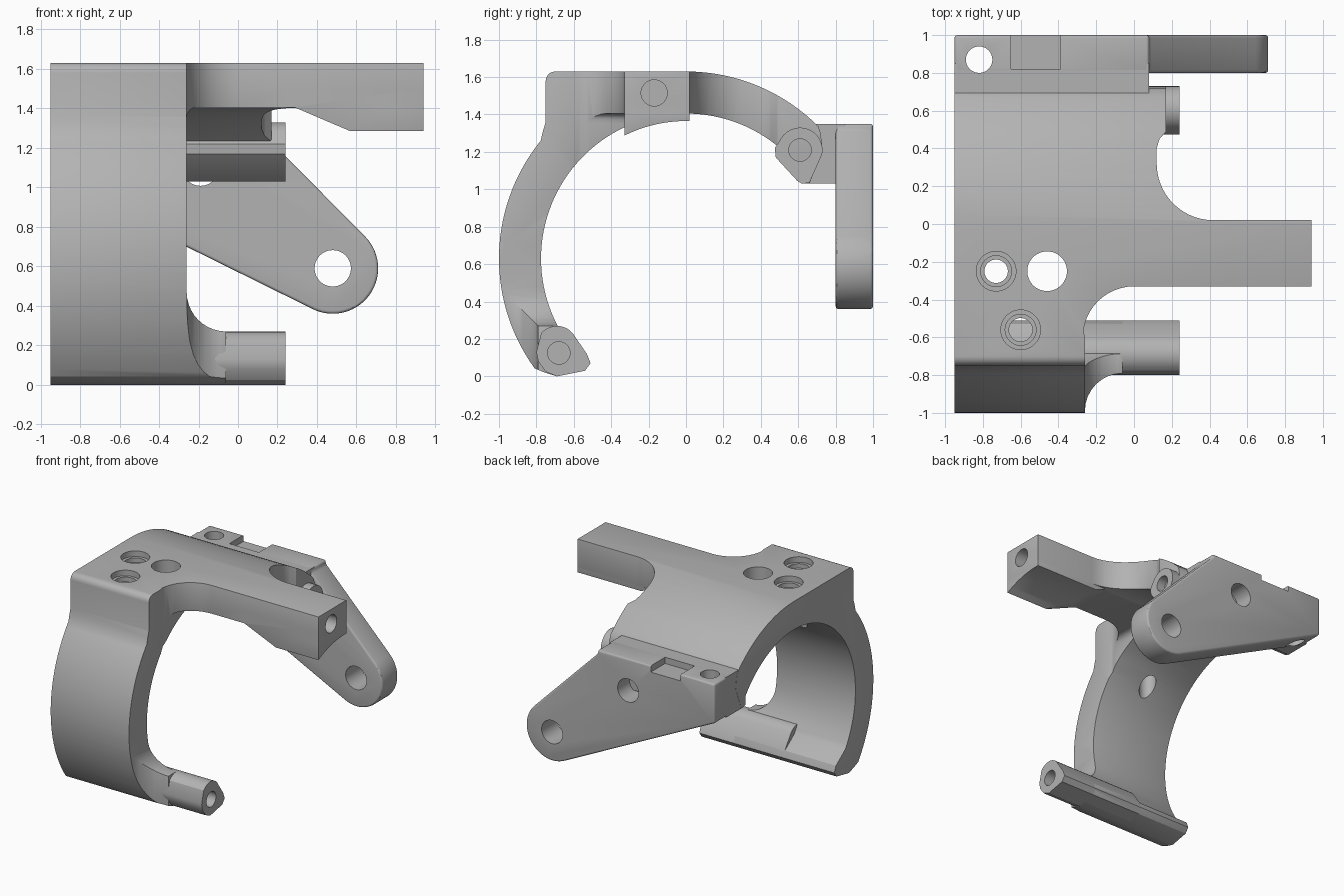
import bpy, bmesh, math
from mathutils import Vector

old = bpy.data.objects.get("Cube")
if old:
    bpy.data.objects.remove(old, do_unlink=True)

grey = bpy.data.materials.new("machined_grey")
grey.use_nodes = True
COLOR = (0.45, 0.45, 0.45, 1)
grey.diffuse_color = COLOR
grey.node_tree.nodes["Principled BSDF"].inputs["Base Color"].default_value = COLOR

AXES = {'x': lambda a, b, t: (t, a, b),
        'y': lambda a, b, t: (a, t, b),
        'z': lambda a, b, t: (a, b, t)}
CZ = 0.63  # height of the ring centre


def arc(cx, cy, r, start, end, n):
    """Points on a circular arc, angles in degrees."""
    angles = [math.radians(start + (end - start) * i / n) for i in range(n + 1)]
    return [(cx + r * math.cos(t), cy + r * math.sin(t)) for t in angles]


def prism(name, pts, axis, lo, hi):
    """Extrude a 2D outline along an axis."""
    bm = bmesh.new()
    place = AXES[axis]
    face = bm.faces.new([bm.verts.new(place(a, b, lo)) for a, b in pts])
    new = bmesh.ops.extrude_face_region(bm, geom=[face])["geom"]
    shift = Vector(place(0, 0, hi - lo))
    bmesh.ops.translate(bm, vec=shift, verts=[v for v in new if isinstance(v, bmesh.types.BMVert)])
    bmesh.ops.recalc_face_normals(bm, faces=bm.faces)
    mesh = bpy.data.meshes.new(name)
    bm.to_mesh(mesh)
    bm.free()
    mesh.materials.append(grey)
    obj = bpy.data.objects.new(name, mesh)
    bpy.context.collection.objects.link(obj)
    return obj


def apply(obj, mod):
    bpy.context.view_layer.objects.active = obj
    bpy.ops.object.modifier_apply(modifier=mod.name)


def combine(obj, other, operation='DIFFERENCE'):
    mod = obj.modifiers.new("combine", 'BOOLEAN')
    mod.operation, mod.solver, mod.object = operation, 'EXACT', other
    apply(obj, mod)
    bpy.data.objects.remove(other, do_unlink=True)


def hole(obj, axis, a, b, r, lo, hi):
    combine(obj, prism("hole_cutter", arc(a, b, r, 0, 352.5, 47), axis, lo, hi))


def bevel(obj, width, angle=40):
    mod = obj.modifiers.new("round", 'BEVEL')
    mod.width, mod.segments, mod.limit_method = width, 3, 'ANGLE'
    mod.angle_limit = math.radians(angle)
    apply(obj, mod)


def finish(obj):
    bpy.ops.object.select_all(action='DESELECT')
    obj.select_set(True)
    bpy.context.view_layer.objects.active = obj
    bpy.ops.object.shade_smooth_by_angle(angle=math.radians(30))


# Clamp ring: C-shaped side profile with a flat mounting pad on top
profile = arc(0, CZ, 1.0, 45, 90, 16)
profile += arc(-0.70, 1.58, 0.05, 90, 180, 5)
profile += [(-0.75, 1.36), (-0.765, 1.31)]
profile += arc(0, CZ, 1.0, 141, 216, 30)
profile += [(-0.755, 0.02), (-0.69, 0.0), (-0.54, 0.03), (-0.51, 0.07), (-0.53, 0.12)]
profile += arc(0, CZ, 0.775, 213, 38, 64)
profile += [(0.61, 1.04), (0.66, 1.03), (0.73, 1.21), (0.72, 1.30)]
ring = prism("clamp_ring", profile, 'x', -0.95, 0.94)

# Plan outline: front fillet and rear scoop beside the arm
front = [(-0.26, -1.2)] + arc(0, -0.6, 0.27, 180, 90, 12) + [(1.2, -0.33), (1.2, -1.2)]
front[1] = (-0.26, -0.6)
combine(ring, prism("front_cutter", front, 'z', 0.55, 1.8))
rear = [(1.2, 0.02)] + arc(0.42, 0.32, 0.3, 270, 180, 14)
rear += [(0.12, 0.40), (0.135, 0.45), (0.17, 0.49), (0.17, 1.2), (1.2, 1.2)]
combine(ring, prism("rear_cutter", rear, 'z', 0.7, 1.8))

# Lower opening, leg fillets and flat underside of the arm
lower = [(-0.26, 0.62)] + arc(-0.06, 0.47, 0.2, 180, 270, 10)
lower += [(-0.06, -0.2), (1.2, -0.2), (1.2, 0.62)]
combine(ring, prism("lower_cutter", lower, 'y', -1.2, -0.3))
toe = [(-0.26, -1.2)] + arc(-0.06, -0.99, 0.2, 180, 90, 8) + [(0.1, -0.79), (0.1, -1.2)]
combine(ring, prism("toe_cutter", toe, 'z', -0.2, 0.56))
under = [(-0.26, 0.55)] + arc(-0.21, 1.355, 0.05, 180, 90, 4) + [(1.2, 1.405), (1.2, 0.55)]
combine(ring, prism("underside_cutter", under, 'y', -1.2, 0))

# Thickened arm end with a concave underside
arm = prism("arm_end", [(0.25, 1.5), (0.28, 1.408), (0.58, 1.28), (0.94, 1.28), (0.94, 1.5)],
            'y', -0.33, 0.02)
combine(arm, prism("arm_cutter", arc(0, CZ, 0.735, 0, 357.5, 143), 'x', 0, 1.2))
combine(ring, arm, 'UNION')
bevel(ring, 0.018)

# Screw holes in the pad, two of them counterbored, and one in the arm end
hole(ring, 'z', -0.46, -0.25, 0.105, 1.0, 1.8)
for x, y in ((-0.73, -0.25), (-0.60, -0.56)):
    hole(ring, 'z', x, y, 0.105, 1.585, 1.8)
    hole(ring, 'z', x, y, 0.082, 1.55, 1.6)
    hole(ring, 'z', x, y, 0.062, 0.9, 1.6)
hole(ring, 'x', -0.17, 1.515, 0.07, 0.6, 1.1)
finish(ring)

# Bosses at both ends of the ring, each with a blind hole
leg = prism("lower_leg", arc(-0.69, 0.16, 0.11, 40, 140, 8)
            + [(-0.80, 0.13), (-0.79, 0.08), (-0.75, 0.025), (-0.69, 0.0),
               (-0.54, 0.03), (-0.51, 0.07), (-0.53, 0.12)], 'x', -0.5, 0.24)
hole(leg, 'x', -0.68, 0.125, 0.06, 0.05, 0.4)
boss = prism("rear_boss", arc(0.61, 1.21, 0.12, -10, 150, 14)
             + [(0.475, 1.22), (0.48, 1.17), (0.595, 1.045), (0.62, 1.03), (0.66, 1.035)],
             'x', -0.3, 0.24)
hole(boss, 'x', 0.61, 1.21, 0.06, 0.05, 0.4)
for part in (leg, boss):
    finish(part)

# Rear lug: tapered plate joined to a bridge block
outline = [(-0.95, 1.04), (-0.95, 1.35), (0.08, 1.35), (0.08, 1.32)]
outline += arc(0.48, 0.59, 0.23, 45, -116, 28)
lug = prism("rear_lug", outline, 'y', 0.8, 1.0)
bevel(lug, 0.02)
bridge = prism("bridge", [(0.64, 1.03), (0.85, 1.03), (0.85, 1.35), (0.67, 1.35)],
               'x', -0.949, 0.08)
notch = [(-0.65, 0.82), (-0.39, 0.82), (-0.39, 1.2), (-0.65, 1.2)]
for part in (lug, bridge):
    combine(part, prism("notch_cutter", notch, 'z', 1.30, 1.5))
    hole(part, 'z', -0.82, 0.87, 0.07, 0.8, 1.5)
for x, z in ((0.48, 0.59), (-0.19, 1.10)):
    hole(lug, 'y', x, z, 0.092, 0.7, 1.1)
for part in (lug, bridge):
    finish(part)
